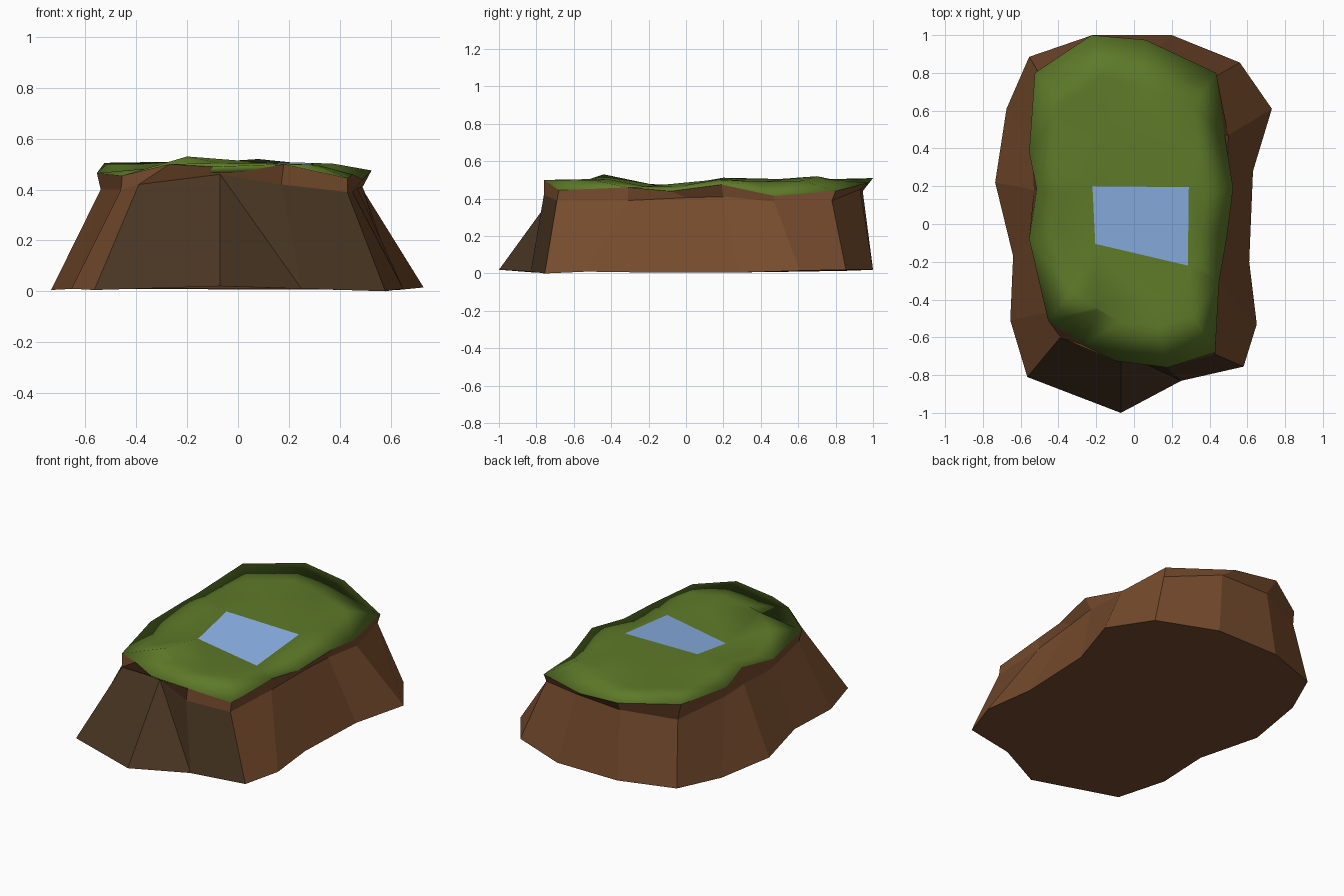
import bpy
from mathutils import Vector
from mathutils.geometry import delaunay_2d_cdt

if "Cube" in bpy.data.objects:
    bpy.data.objects.remove(bpy.data.objects["Cube"])

def material(name, rgb):
    m = bpy.data.materials.new(name)
    m.diffuse_color = (*rgb, 1)
    m.use_nodes = True
    m.node_tree.nodes["Principled BSDF"].inputs["Base Color"].default_value = m.diffuse_color
    return m

soil = material("soil brown", (0.181, 0.071, 0.026))
clay = material("dark clay", (0.066, 0.036, 0.016))
green = material("grass green", (0.112, 0.195, 0.022))
blue = material("water blue", (0.275, 0.47, 0.84))

def make(name, verts, faces, mats, smooth=False):
    me = bpy.data.meshes.new(name)
    me.from_pydata(verts, [], faces)
    for m in mats:
        me.materials.append(m)
    for p in me.polygons:
        p.use_smooth = smooth
    ob = bpy.data.objects.new(name, me)
    bpy.context.collection.objects.link(ob)
    return ob

# Three outlines of the mound, counter-clockwise from the front tip
base = [(-.07, -1, .02), (.25, -.83, .01), (.58, -.755, 0), (.65, -.53, .01),
        (.61, -.2, .005), (.63, .28, .005), (.73, .61, .015), (.56, .855, .02),
        (.2, 1, .02), (-.22, 1, .02), (-.555, .885, .015), (-.675, .61, .01),
        (-.735, .22, .005), (-.64, -.17, .01), (-.655, -.51, .01), (-.565, -.81, .005)]
mid = [(-.07, -.68, .46), (.17, -.76, .42), (.43, -.69, .39), (.45, -.31, .39),
       (.47, 0, .405), (.49, .2, .41), (.5, .47, .385), (.43, .78, .39),
       (.12, .93, .45), (-.2, .945, .44), (-.51, .81, .41), (-.54, .38, .4),
       (-.53, .18, .4), (-.54, -.08, .4), (-.46, -.47, .4), (-.39, -.6, .42)]
rim = [(-.1, -.725, .49), (.18, -.76, .5), (.43, -.68, .445), (.45, -.31, .46),
       (.49, -.08, .44), (.525, .19, .475), (.48, .47, .415), (.435, .8, .44),
       (.06, .975, .485), (-.225, 1, .51), (-.525, .8, .505), (-.555, .38, .465),
       (-.515, .18, .5), (-.555, -.08, .465), (-.455, -.51, .455), (-.27, -.64, .5)]
n = len(rim)

# Earth mound: flat-faced sides and underside, darker on the front slope
faces = [(r * n + i, r * n + (i + 1) % n, (r + 1) * n + (i + 1) % n, (r + 1) * n + i)
         for r in range(2) for i in range(n)]
faces[0] = (0, 1, n)
faces += [(1, n + 1, n), tuple(reversed(range(n)))]
mound = make("earth_mound", base + mid + rim, faces, [soil, clay])
for i in (n - 1, 0, 1, 2 * n):
    mound.data.polygons[i].material_index = 1

# Tilted pond
pond = [(-.205, -.105, .46), (.285, -.22, .465), (.29, .195, .505), (-.22, .2, .512)]
make("pond", pond, [(0, 1, 2, 3)], [blue])

# Grass cap: rim, an inner ring, pond edge and low hills, with a dip across the middle
def height(y):
    return .455 + .055 * min(1, abs(y + .14) / .32)

inner = []
for x, y, z in rim:
    yi = .1 + (y - .1) * .75
    inner.append((x * .72, yi, .2 * min(z, .48) + .8 * height(yi)))
hills = [(-.2, -.44, .53), (.12, -.42, .505), (.08, .7, .52), (-.15, .5, .505), (.2, .4, .49)]
pts = rim + pond + inner + hills
loops = [(i, (i + 1) % n) for i in range(n)] + [(n + i, n + (i + 1) % 4) for i in range(4)]
co, _, tris, orig, _, _ = delaunay_2d_cdt([Vector(p[:2]) for p in pts], loops, [], 1, 1e-5)
src = [o[0] for o in orig]
tris = [tuple(src[v] for v in t) for t in tris]
tris = [t for t in tris if not all(n <= v < n + 4 for v in t)]
# hidden turned-under lip rounds the shading at the rim
k = len(pts)
lip = [(x * .96, .05 + (y - .05) * .96, z - .025) for x, y, z in rim]
tris += [(k + i, k + (i + 1) % n, (i + 1) % n, i) for i in range(n)]
make("grass_cap", pts + lip, tris, [green], smooth=True)
